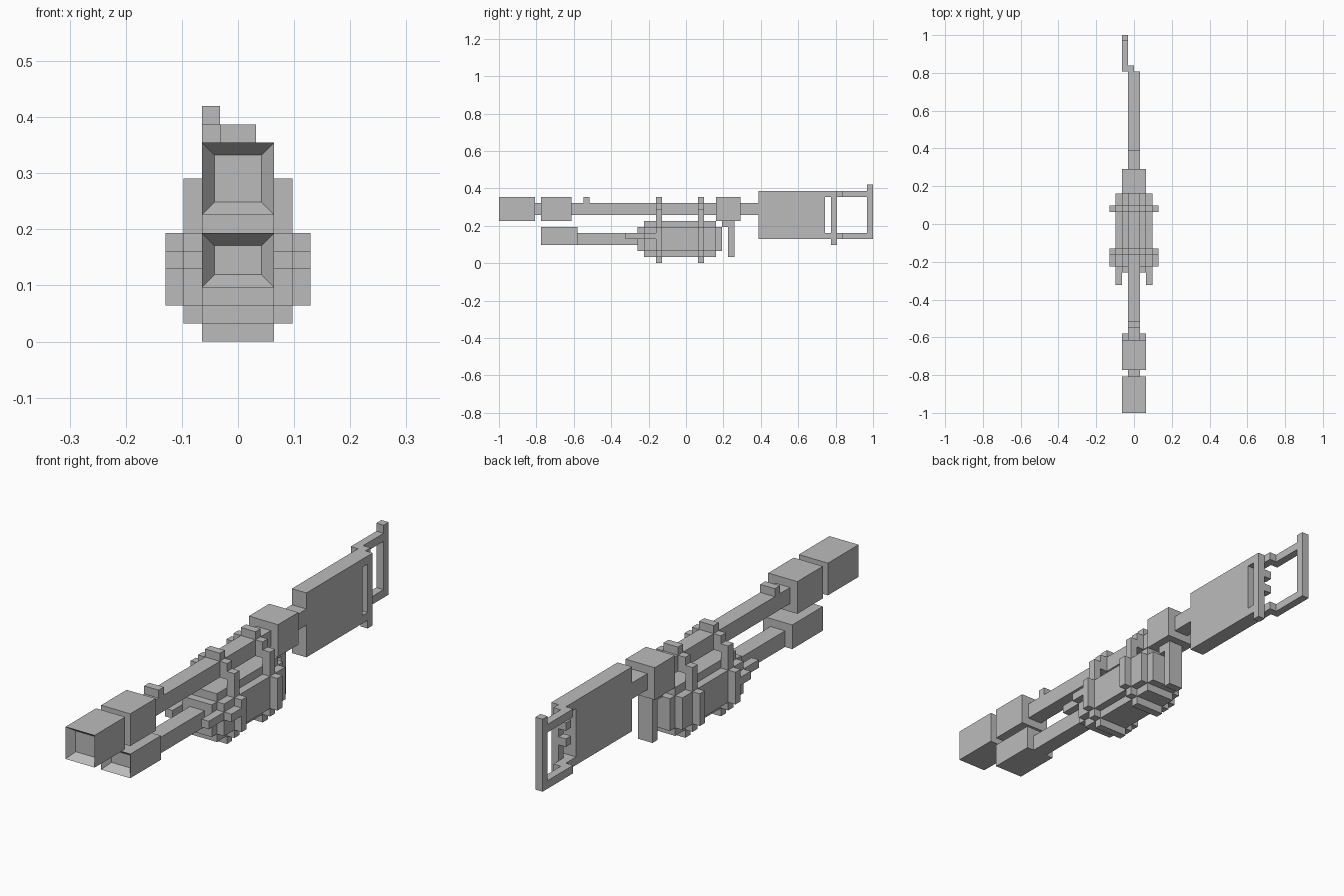
import bpy
import bmesh
from mathutils import Vector

cube = bpy.data.objects.get("Cube")
if cube:
    bpy.data.objects.remove(cube, do_unlink=True)

U = 2 / 62  # one block of the grid

grey = bpy.data.materials.new("plain_grey")
grey.use_nodes = True
colour = (0.5, 0.5, 0.5, 1)
grey.diffuse_color = colour
grey.node_tree.nodes["Principled BSDF"].inputs["Base Color"].default_value = colour


def add_box(bm, x, y, z):
    """Box from (min, max) block ranges; y counts from the muzzle."""
    lo = Vector((x[0] * U, y[0] * U - 1, z[0] * U))
    hi = Vector((x[1] * U, y[1] * U - 1, z[1] * U))
    verts = bmesh.ops.create_cube(bm, size=1)["verts"]
    for v in verts:
        v.co = Vector([lo[i] if v.co[i] < 0 else hi[i] for i in range(3)])


def part(name, *boxes, bore=False):
    bm = bmesh.new()
    for box in boxes:
        add_box(bm, *box)
    if bore:  # sink a square opening in the front face
        bm.normal_update()
        front = min(bm.faces, key=lambda f: f.calc_center_median().y)
        bmesh.ops.inset_individual(bm, faces=[front], thickness=U)
        bmesh.ops.translate(bm, verts=front.verts, vec=(0, U, 0))
    mesh = bpy.data.meshes.new(name)
    bm.to_mesh(mesh)
    bm.free()
    mesh.materials.append(grey)
    obj = bpy.data.objects.new(name, mesh)
    bpy.context.collection.objects.link(obj)
    return obj


def both(x, y, z):
    """The same box on both sides."""
    return [(x, y, z), ((-x[1], -x[0]), y, z)]


SLIM, WIDE, BROAD = (-1, 1), (-2, 2), (-3, 3)

# Upper barrel
part("muzzle", (WIDE, (0, 6), (7, 11)), bore=True)
part("barrel", (SLIM, (6, 43), (8, 10)))
part("barrel_collar", (WIDE, (7, 12), (7, 11)))
part("front_sight", (SLIM, (14, 15), (10, 11)))
part("rear_block", (WIDE, (36, 40), (7, 11)))

# Lower tube with bent side pipes
part("lower_nozzle", (WIDE, (7, 13), (3, 6)), bore=True)
part("lower_tube", (SLIM, (13, 23), (3, 5)))
part("side_pipes", *both((2, 3), (21, 26), (4, 5)), *both((3, 4), (24, 26), (4, 5)))

# Stepped drum
part("drum", (WIDE, (24, 36), (1, 7)), *both((2, 3), (24, 36), (2, 6)))
part("drum_caps", (WIDE, (23, 24), (2, 6)), (WIDE, (36, 37), (2, 6)))

# Straps around drum and barrel
for label, y in (("front", 26), ("rear", 33)):
    span = (y, y + 1)
    part(label + "_strap",
         (SLIM, span, (10, 11)),
         *both((1, 2), span, (8, 10)),
         *both((2, 3), span, (6, 9)),
         *both((3, 4), span, (2, 6)),
         *both((2, 3), span, (1, 2)),
         (WIDE, span, (0, 1)))

# Grip behind the drum
part("grip", (SLIM, (38, 39), (1, 7)), (SLIM, (37, 38), (6, 7)))

# Stock with slotted end and teeth
part("stock", (SLIM, (43, 54), (4, 12)))
part("stock_slot_rails", *[(SLIM, (54, 56), (z, z + 1)) for z in (4, 11)])
part("stock_end_bar", ((0, 1), (55, 56), (5, 11)), ((0, 1), (55, 56), (3, 4)))
part("stock_teeth", *[((-1, 0), (55, 56), (z, z + 1)) for z in (7, 9)])

# Offset shoulder frame
for label, z in (("lower", 4), ("upper", 11)):
    part(label + "_frame_arm",
         ((-2, -1), (56, 61), (z, z + 1)),
         ((-1, 0), (56, 57), (z, z + 1)))
part("shoulder_post", ((-2, -1), (61, 62), (4, 13)))
